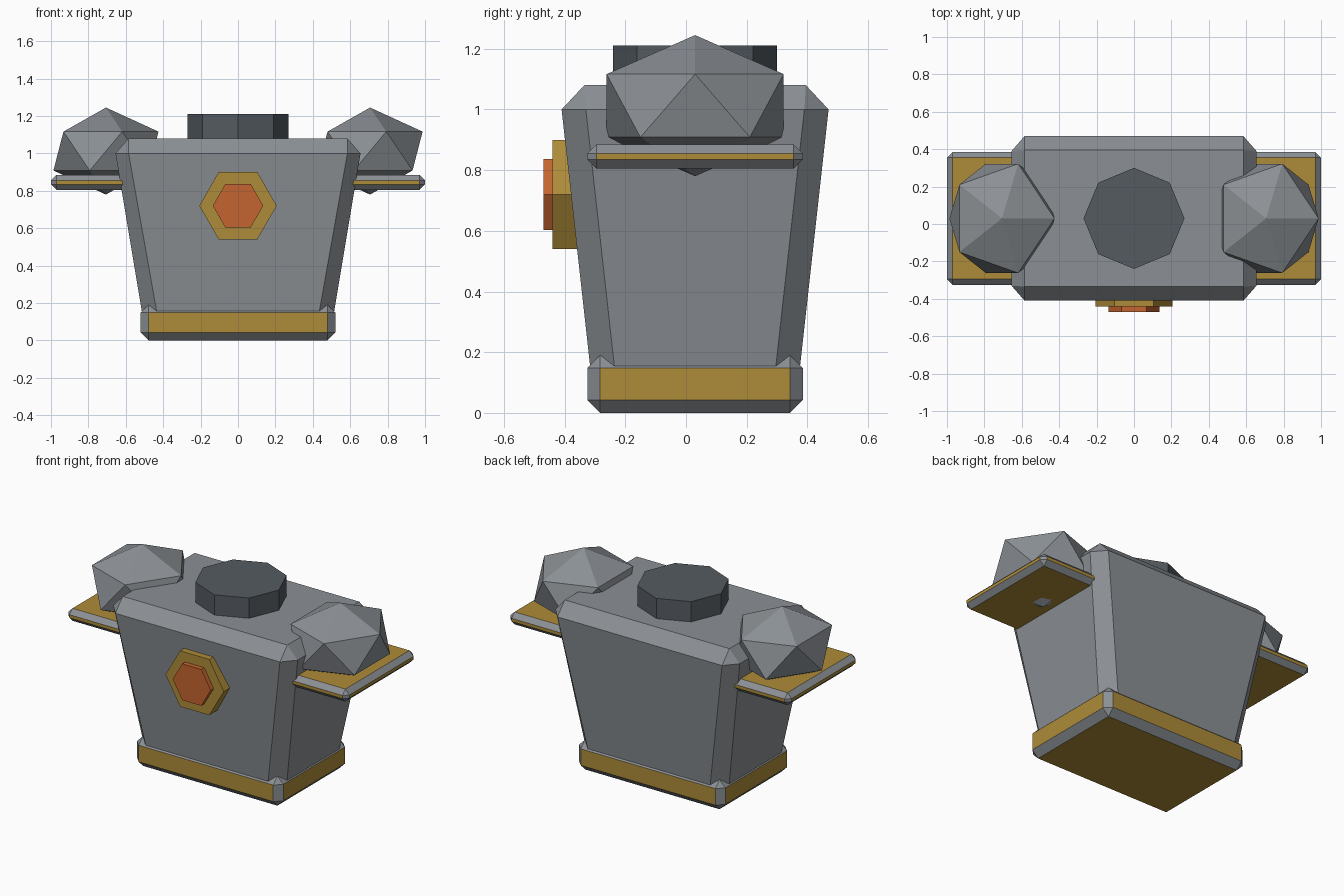
import bpy, bmesh
from math import sin, cos, pi
from mathutils import Matrix

if "Cube" in bpy.data.objects:
    bpy.data.objects.remove(bpy.data.objects["Cube"])

CY = 0.03  # depth centre shared by the main parts


def material(name, rgb):
    m = bpy.data.materials.new(name)
    m.diffuse_color = (*rgb, 1)
    m.use_nodes = True
    m.node_tree.nodes["Principled BSDF"].inputs["Base Color"].default_value = m.diffuse_color
    return m


gold = material("gold", (0.42, 0.26, 0.04))
orange = material("orange", (0.55, 0.13, 0.03))
dark = material("dark_grey", (0.09, 0.105, 0.12))
grey = material("grey", (0.26, 0.28, 0.30))


def finish(name, bm, *mats):
    bmesh.ops.recalc_face_normals(bm, faces=bm.faces)
    me = bpy.data.meshes.new(name)
    bm.to_mesh(me)
    bm.free()
    for m in mats:
        me.materials.append(m)
    ob = bpy.data.objects.new(name, me)
    bpy.context.collection.objects.link(ob)
    return ob


def loft(name, rings, *mats):
    """Skin equal-length closed rings and cap both ends."""
    bm = bmesh.new()
    loops = [[bm.verts.new(p) for p in r] for r in rings]
    for a, b in zip(loops, loops[1:]):
        for i in range(len(a)):
            j = (i + 1) % len(a)
            bm.faces.new((a[i], a[j], b[j], b[i]))
    bm.faces.new(loops[0])
    bm.faces.new(loops[-1])
    bmesh.ops.remove_doubles(bm, verts=bm.verts, dist=1e-4)
    return finish(name, bm, *mats)


def cut_rect(x, y, cx, cy, z):
    """Rectangle of half sizes x, y with corners cut by cx, cy."""
    a, b = x - cx, y - cy
    pts = [(x, -b), (x, b), (a, y), (-a, y), (-x, b), (-x, -b), (-a, -y), (a, -y)]
    return [(px, py + CY, z) for px, py in pts]


def bevel_box(name, lo, hi, width):
    """Gold box with grey chamfered edges."""
    bm = bmesh.new()
    size = [h - l for l, h in zip(lo, hi)]
    mid = [(h + l) / 2 for l, h in zip(lo, hi)]
    bmesh.ops.create_cube(bm, size=1, matrix=Matrix.Translation(mid) @ Matrix.Diagonal((*size, 1)))
    ob = finish(name, bm, gold, grey)
    mod = ob.modifiers.new("chamfer", "BEVEL")
    mod.width = width
    mod.segments = 1
    mod.material = 1
    return ob


def circle(n, r):
    return [(r * cos(2 * pi * i / n), r * sin(2 * pi * i / n)) for i in range(n)]


# Tapered body with chamfered corners and top rim
loft("body", [cut_rect(0.505, 0.34, 0.08, 0.08, 0.10),
              cut_rect(0.655, 0.44, 0.07, 0.08, 1.00),
              cut_rect(0.585, 0.365, 0, 0, 1.08)], grey)

# Base plinth
bevel_box("base", (-0.52, CY - 0.355, 0), (0.52, CY + 0.355, 0.19), 0.042)

# Octagonal neck
loft("neck", [[(x, y + CY, z) for x, y in circle(8, 0.27)] for z in (1.0, 1.21)], dark)

# Hexagonal chest emblem in two layers
for name, r, front, mat in (("emblem_rim", 0.207, -0.44, gold),
                            ("emblem_core", 0.135, -0.47, orange)):
    loft(name, [[(x, y, z + 0.72) for x, z in circle(6, r)] for y in (-0.33, front)], mat)

# Shoulder plates and faceted shoulder domes
for side, s in (("left", -1), ("right", 1)):
    x0, x1 = sorted((s * 0.54, s * 1.0))
    bevel_box(side + "_shoulder_plate", (x0, CY - 0.355, 0.805), (x1, CY + 0.355, 0.885), 0.03)
    bm = bmesh.new()
    bmesh.ops.create_icosphere(bm, subdivisions=1, radius=1,
                               matrix=Matrix.Translation((s * 0.706, CY, 1.0125))
                               @ Matrix.Diagonal((0.314, 0.343, 0.2325, 1)))
    finish(side + "_shoulder_dome", bm, grey)
